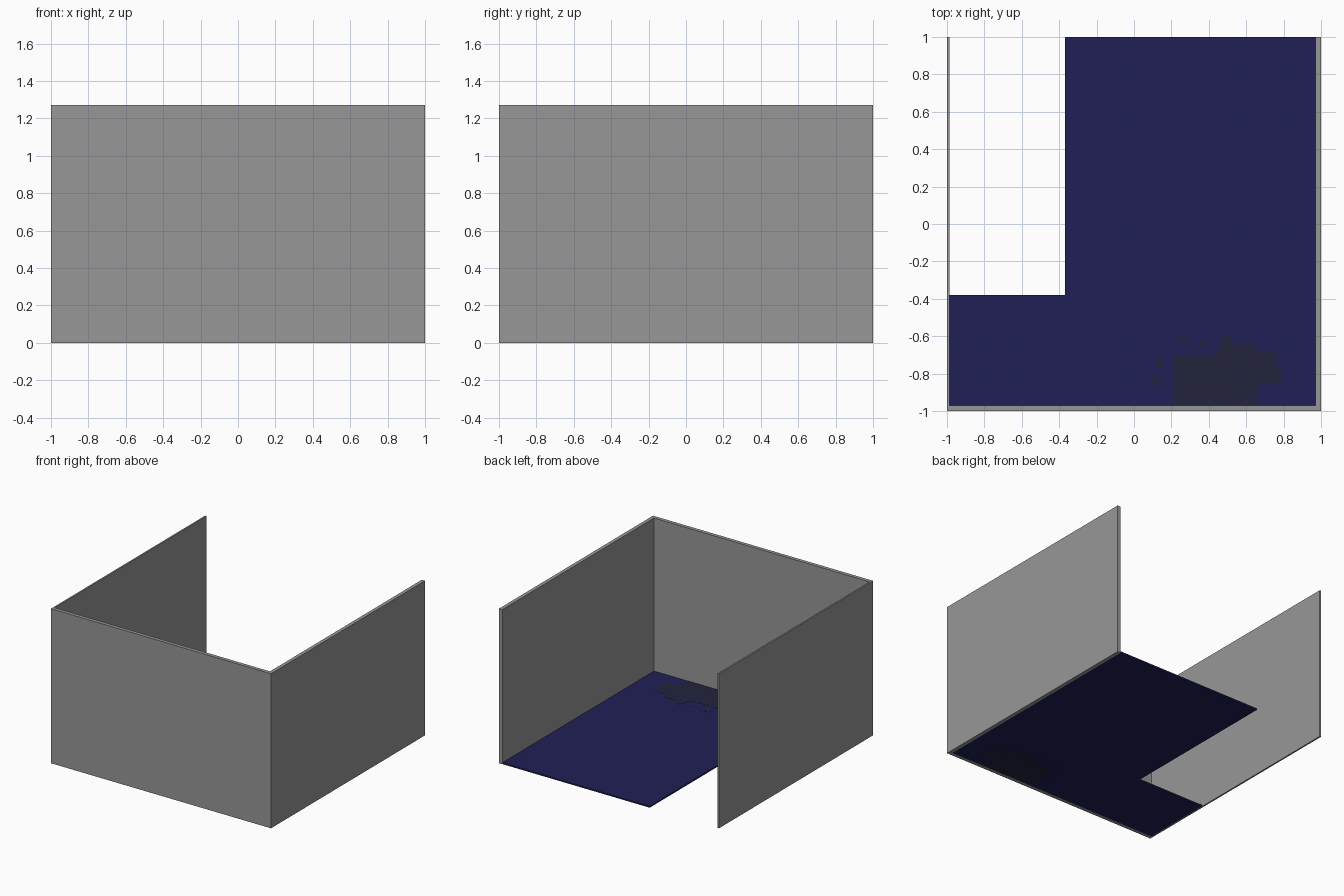
import bpy, bmesh

if "Cube" in bpy.data.objects:
    bpy.data.objects.remove(bpy.data.objects["Cube"])


def material(name, rgb):
    m = bpy.data.materials.new(name)
    m.diffuse_color = (*rgb, 1.0)
    m.use_nodes = True
    m.node_tree.nodes["Principled BSDF"].inputs["Base Color"].default_value = m.diffuse_color
    return m


GREY = material("wall grey", (0.31, 0.31, 0.31))
NAVY = material("navy carpet", (0.0152, 0.0144, 0.093))
STAIN = material("dark stain", (0.0168, 0.0168, 0.048))


def prism(name, outline, z0, z1, mat):
    """Extrude a flat outline (anticlockwise) from z0 to z1."""
    bm = bmesh.new()
    face = bm.faces.new([bm.verts.new((x, y, z0)) for x, y in outline])
    ext = bmesh.ops.extrude_face_region(bm, geom=[face], use_keep_orig=True)
    for v in ext["geom"]:
        if isinstance(v, bmesh.types.BMVert):
            v.co.z = z1
    bmesh.ops.recalc_face_normals(bm, faces=bm.faces[:])
    me = bpy.data.meshes.new(name)
    bm.to_mesh(me)
    bm.free()
    me.materials.append(mat)
    ob = bpy.data.objects.new(name, me)
    bpy.context.collection.objects.link(ob)
    return ob


def rect(x0, y0, x1, y1):
    return [(x0, y0), (x1, y0), (x1, y1), (x0, y1)]


H = 1.27          # wall height
IN_L, IN_R, IN_F = -0.987, 0.97, -0.97   # inner wall faces

# Three walls, open at the back
prism("front_wall", rect(-1, -1, 1, IN_F), 0, H, GREY)
prism("right_wall", rect(IN_R, IN_F, 1, 1), 0, H, GREY)
prism("left_wall", rect(-1, IN_F, IN_L, 1), 0, H, GREY)

# L-shaped floor
F0, F1 = 0.001, 0.013
prism("floor", [(IN_L, IN_F), (IN_R, IN_F), (IN_R, 1), (-0.37, 1),
                (-0.37, -0.38), (IN_L, -0.38)], F0, F1, NAVY)

# Dark stain on the floor: one large patch and a few specks, on both sides
patch = [(0.21, IN_F), (0.66, IN_F), (0.65, -0.91), (0.67, -0.85), (0.78, -0.85),
         (0.79, -0.80), (0.76, -0.75), (0.75, -0.68), (0.66, -0.69), (0.64, -0.64),
         (0.53, -0.64), (0.52, -0.60), (0.47, -0.60), (0.46, -0.66), (0.44, -0.70),
         (0.21, -0.70)]
stains = [patch,
          rect(0.22, -0.63, 0.29, -0.605),
          rect(0.35, -0.645, 0.39, -0.62),
          rect(0.12, -0.77, 0.155, -0.715),
          rect(0.10, -0.86, 0.135, -0.81)]
for i, outline in enumerate(stains):
    prism(f"stain_top_{i}", outline, F1, F1 + 0.001, STAIN)
    prism(f"stain_bottom_{i}", outline, 0, F0, STAIN)
